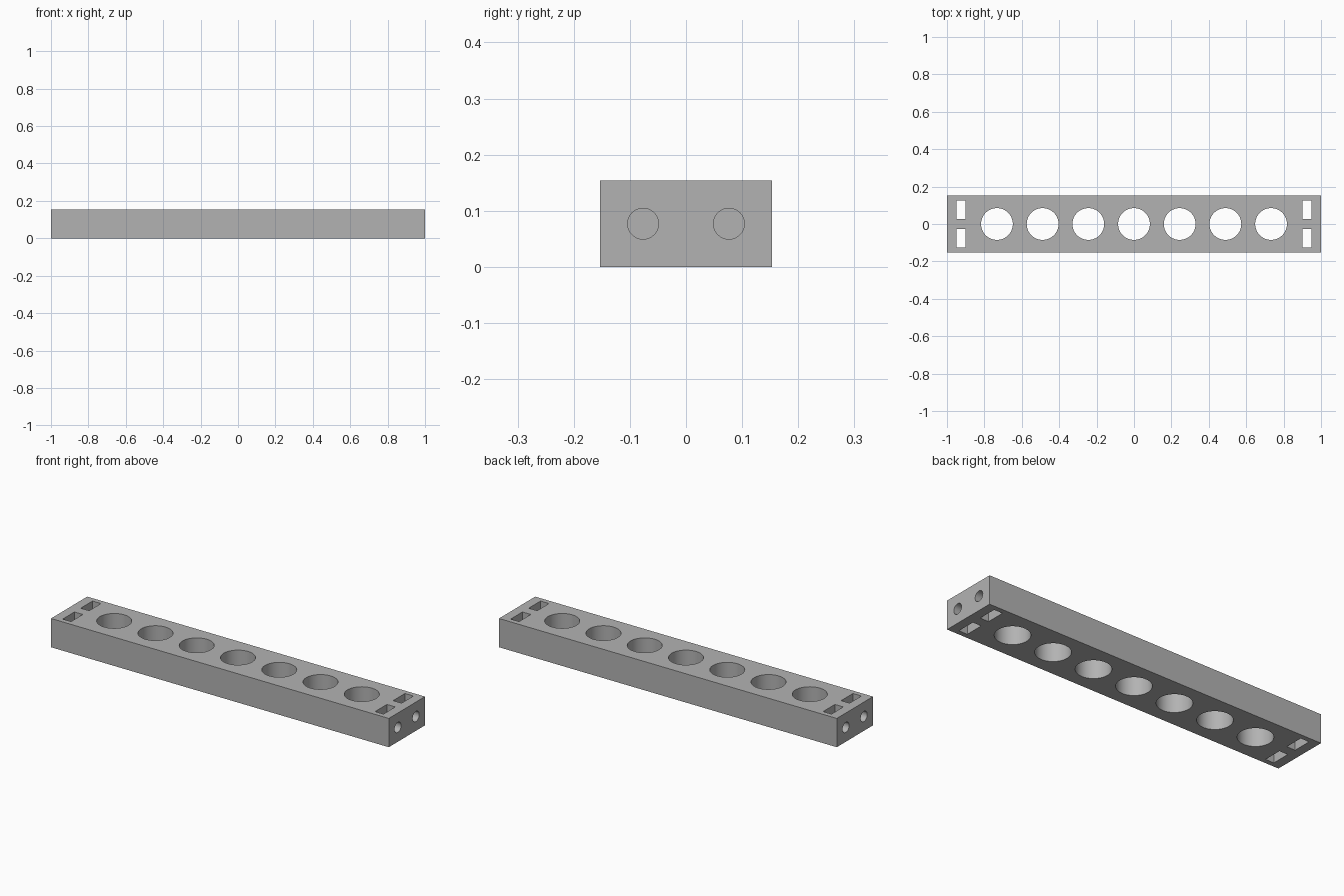
import bpy
from math import pi, radians

if "Cube" in bpy.data.objects:
    bpy.data.objects.remove(bpy.data.objects["Cube"], do_unlink=True)

LENGTH, WIDTH, HEIGHT = 2.0, 0.306, 0.154
MID = HEIGHT / 2
PITCH = 0.2443       # spacing of the large holes
SLOT_X = 0.925       # distance of the nut slots from the centre
SIDE_Y = WIDTH / 4   # sideways offset of slots and screw holes

grey = bpy.data.materials.new("grey")
grey.use_nodes = True
grey.diffuse_color = (0.45, 0.45, 0.45, 1)
grey.node_tree.nodes["Principled BSDF"].inputs["Base Color"].default_value = grey.diffuse_color


def box(name, size, centre):
    bpy.ops.mesh.primitive_cube_add(size=1, location=centre)
    ob = bpy.context.object
    ob.name, ob.scale = name, size
    bpy.ops.object.transform_apply(location=True, rotation=True, scale=True)
    ob.data.materials.append(grey)
    return ob


def rod(name, radius, depth, centre, tilt=0):
    bpy.ops.mesh.primitive_cylinder_add(vertices=64, radius=radius, depth=depth,
                                        location=centre, rotation=(0, tilt, 0))
    ob = bpy.context.object
    ob.name = name
    bpy.ops.object.transform_apply(location=True, rotation=True, scale=True)
    ob.data.materials.append(grey)
    return ob


# Solid bar
bar = box("drilled_bar", (LENGTH, WIDTH, HEIGHT), (0, 0, MID))

# Row of large holes through the height
cutters = [rod("large_hole", 0.085, 1, (i * PITCH, 0, MID)) for i in range(-3, 4)]

# Nut slots through the height, reached by screw holes from each end
for sx in (-1, 1):
    for sy in (-1, 1):
        cutters.append(box("nut_slot", (0.05, 0.1, 1), (sx * SLOT_X, sy * SIDE_Y, MID)))
        cutters.append(rod("screw_hole", 0.0275, 0.2,
                           (sx * (SLOT_X + 0.1), sy * SIDE_Y, MID), pi / 2))

# Cut everything out of the bar
for cutter in cutters:
    bpy.ops.object.select_all(action="DESELECT")
    bar.select_set(True)
    bpy.context.view_layer.objects.active = bar
    mod = bar.modifiers.new("cut", "BOOLEAN")
    mod.operation, mod.solver, mod.object = "DIFFERENCE", "EXACT", cutter
    bpy.ops.object.modifier_apply(modifier=mod.name)
    bpy.data.objects.remove(cutter, do_unlink=True)

# Smooth hole walls with crisp rims
bar.select_set(True)
bpy.context.view_layer.objects.active = bar
bpy.ops.object.shade_smooth_by_angle(angle=radians(30))
